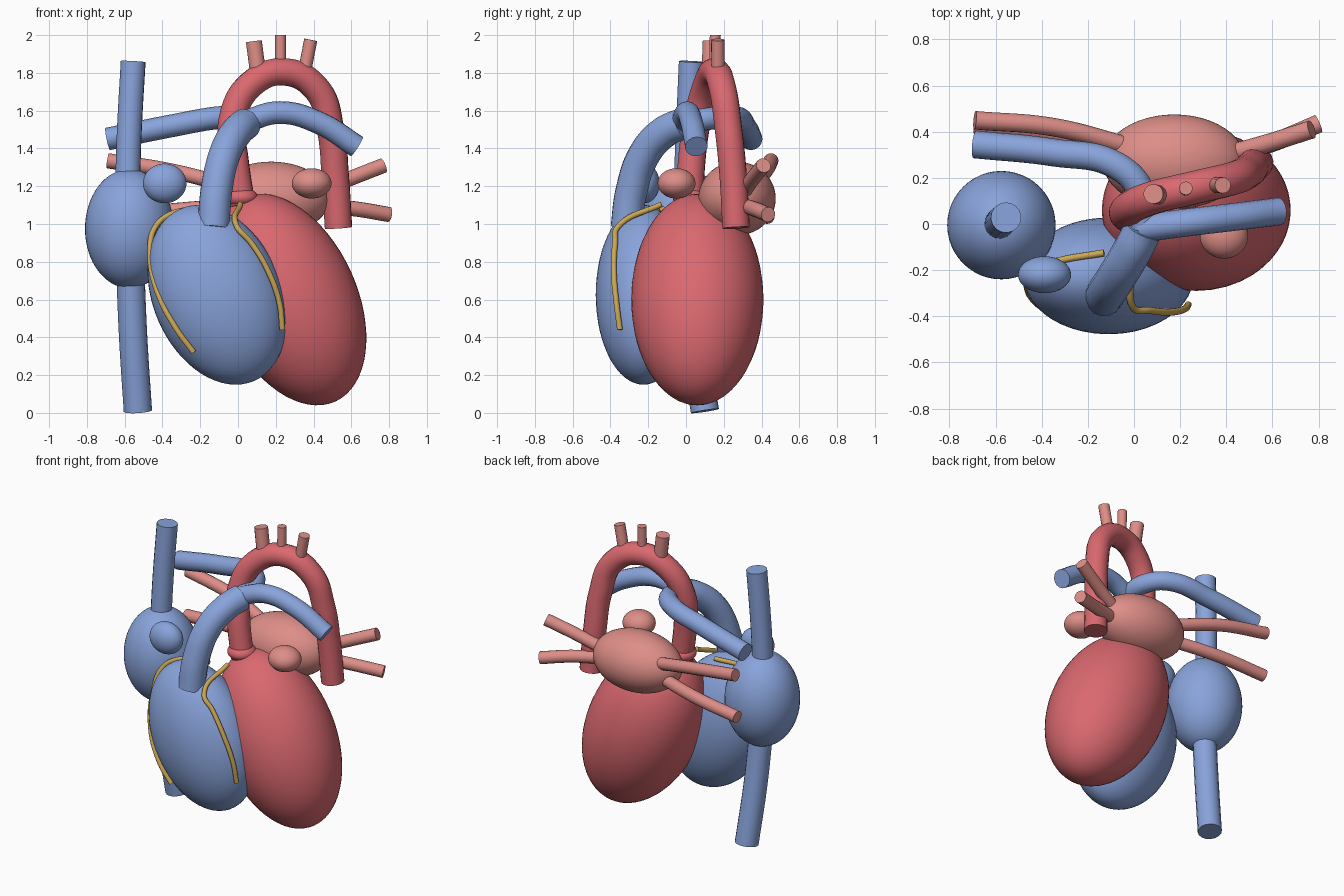
import bpy, math


def material(name, rgb):
    m = bpy.data.materials.new(name)
    m.diffuse_color = (*rgb, 1)
    return m


RED = material("artery red", (0.70, 0.14, 0.16))
BLUE = material("vein blue", (0.25, 0.37, 0.71))
PINK = material("atrium pink", (0.73, 0.27, 0.245))
GOLD = material("coronary gold", (0.60, 0.39, 0.09))


def finish(obj, name, mat):
    obj.name = name
    obj.data.materials.clear()
    obj.data.materials.append(mat)
    bpy.ops.object.shade_smooth_by_angle(angle=math.radians(40))


def ellipsoid(name, mat, center, radii, tilt=0):
    """Smooth ellipsoid, tilted in degrees around the front-back axis."""
    bpy.ops.mesh.primitive_uv_sphere_add(segments=48, ring_count=32, radius=1, location=center)
    obj = bpy.context.object
    obj.scale = radii
    obj.rotation_euler.y = math.radians(tilt)
    bpy.ops.object.transform_apply(location=False, rotation=True, scale=True)
    finish(obj, name, mat)


def tube(name, mat, radius, points):
    """Capped round tube running smoothly through the points."""
    curve = bpy.data.curves.new(name, 'CURVE')
    curve.dimensions = '3D'
    curve.bevel_depth = radius
    curve.bevel_resolution = 6
    curve.resolution_u = 10
    curve.use_fill_caps = True
    spline = curve.splines.new('BEZIER')
    spline.bezier_points.add(len(points) - 1)
    for bp, co in zip(spline.bezier_points, points):
        bp.co = co
        bp.handle_left_type = bp.handle_right_type = 'AUTO'
    obj = bpy.data.objects.new(name, curve)
    bpy.context.collection.objects.link(obj)
    bpy.ops.object.select_all(action='DESELECT')
    obj.select_set(True)
    bpy.context.view_layer.objects.active = obj
    bpy.ops.object.convert(target='MESH')
    finish(bpy.context.object, name, mat)


# Chambers
ellipsoid("left_ventricle", RED, (0.27, 0.06, 0.60), (0.36, 0.35, 0.593), -24.5)
ellipsoid("right_ventricle", BLUE, (-0.11, -0.225, 0.625), (0.341, 0.253, 0.496), -23)
ellipsoid("right_atrium", BLUE, (-0.575, -0.005, 0.975), (0.235, 0.235, 0.315))
ellipsoid("left_atrium", PINK, (0.175, 0.27, 1.135), (0.31, 0.205, 0.195))
ellipsoid("left_appendage", PINK, (0.39, -0.05, 1.215), (0.105, 0.10, 0.08))
ellipsoid("right_appendage", BLUE, (-0.388, -0.22, 1.215), (0.115, 0.08, 0.105))

# Aorta with its root and arch branches
ellipsoid("aortic_root", RED, (0.015, 0.02, 1.14), (0.09, 0.09, 0.055))
tube("aorta", RED, 0.073, [
    (0.02, 0.02, 1.10), (-0.015, 0.03, 1.33), (-0.03, 0.06, 1.55), (0.07, 0.11, 1.74),
    (0.25, 0.155, 1.805), (0.42, 0.195, 1.71), (0.49, 0.225, 1.50), (0.515, 0.25, 1.25),
    (0.532, 0.265, 0.98)])
tube("arch_branch_right", PINK, 0.043, [(0.11, 0.125, 1.77), (0.084, 0.13, 1.967)])
tube("arch_branch_middle", PINK, 0.029, [(0.225, 0.15, 1.78), (0.225, 0.155, 2.0)])
tube("arch_branch_left", PINK, 0.035, [(0.345, 0.17, 1.77), (0.385, 0.168, 1.975)])

# Great veins
tube("upper_great_vein", BLUE, 0.066, [(-0.585, 0.0, 1.20), (-0.575, 0.012, 1.5), (-0.555, 0.028, 1.86)])
tube("lower_great_vein", BLUE, 0.075, [(-0.57, 0.0, 0.75), (-0.555, 0.04, 0.40), (-0.53, 0.10, 0.01)])

# Lung arteries
tube("pulmonary_trunk", BLUE, 0.085, [
    (-0.13, -0.315, 0.98), (-0.115, -0.29, 1.17), (-0.07, -0.22, 1.37),
    (-0.005, -0.11, 1.49), (0.04, -0.02, 1.53)])
tube("left_lung_artery", BLUE, 0.06, [
    (0.03, -0.02, 1.54), (0.22, 0.005, 1.59), (0.43, 0.03, 1.535), (0.63, 0.055, 1.41)])
tube("right_lung_artery", BLUE, 0.06, [
    (0.04, -0.02, 1.54), (0.03, 0.14, 1.56), (-0.08, 0.255, 1.565),
    (-0.35, 0.31, 1.52), (-0.69, 0.345, 1.45)])

# Lung veins
tube("right_upper_lung_vein", PINK, 0.04, [(0.0, 0.33, 1.19), (-0.35, 0.42, 1.28), (-0.69, 0.45, 1.335)])
tube("right_lower_lung_vein", PINK, 0.04, [(0.0, 0.31, 1.10), (-0.35, 0.395, 1.07), (-0.69, 0.43, 1.04)])
tube("left_upper_lung_vein", PINK, 0.04, [(0.40, 0.30, 1.16), (0.58, 0.35, 1.235), (0.77, 0.41, 1.31)])
tube("left_lower_lung_vein", PINK, 0.04, [(0.40, 0.29, 1.10), (0.62, 0.36, 1.08), (0.80, 0.435, 1.05)])

# Coronary vessels on the front
tube("left_coronary", GOLD, 0.015, [
    (0.012, -0.13, 1.105), (-0.005, -0.36, 0.985), (0.07, -0.375, 0.90),
    (0.16, -0.382, 0.75), (0.22, -0.368, 0.58), (0.235, -0.35, 0.44)])
tube("right_coronary", GOLD, 0.015, [
    (-0.13, -0.125, 1.08), (-0.35, -0.165, 1.055), (-0.44, -0.20, 0.98), (-0.465, -0.25, 0.85),
    (-0.43, -0.335, 0.65), (-0.33, -0.385, 0.45), (-0.235, -0.385, 0.32)])
